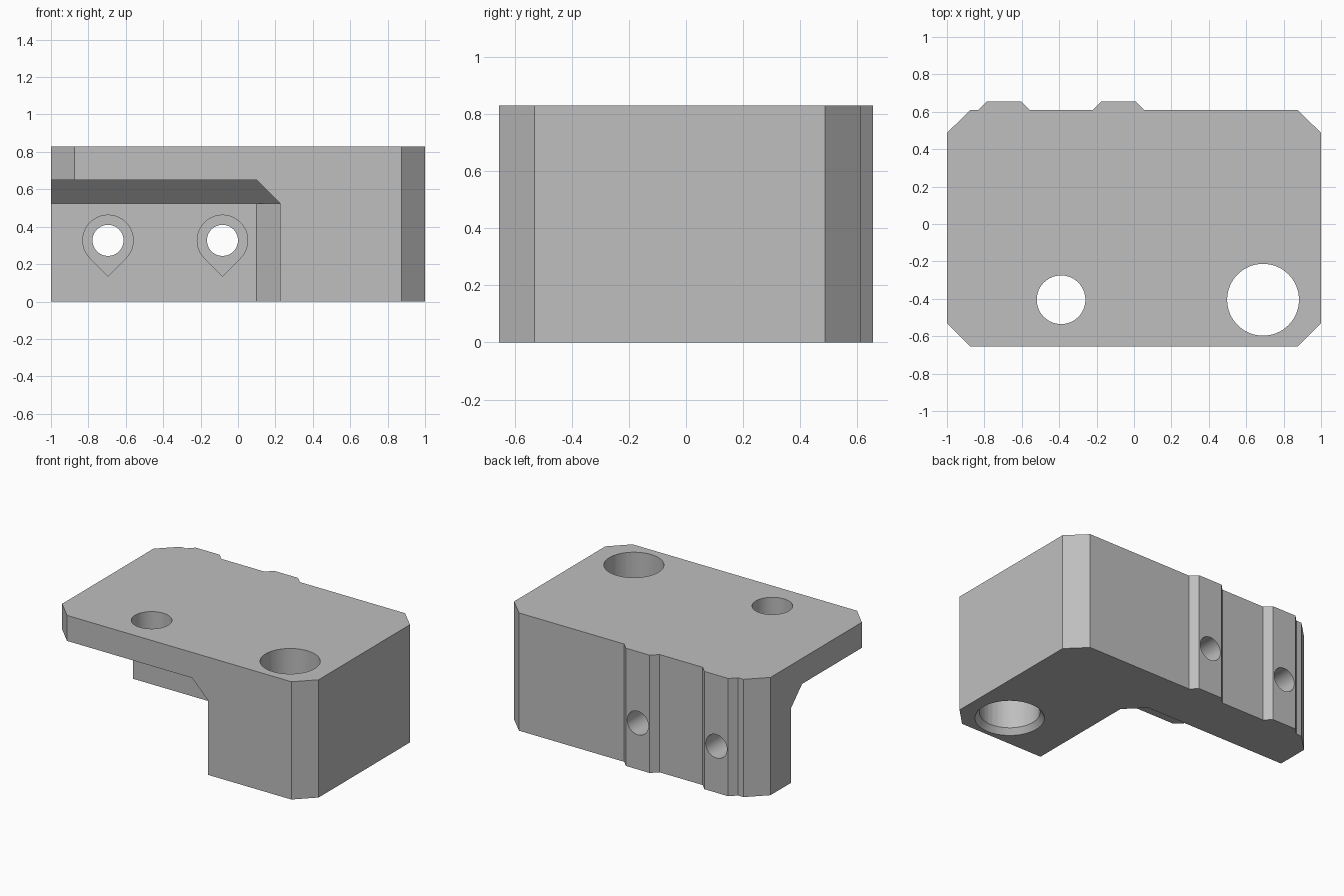
import bpy, bmesh, math

if "Cube" in bpy.data.objects:
    bpy.data.objects.remove(bpy.data.objects["Cube"])

GREY = bpy.data.materials.new("plain grey")
GREY.diffuse_color = (0.52, 0.52, 0.52, 1)
GREY.use_nodes = True
GREY.node_tree.nodes["Principled BSDF"].inputs["Base Color"].default_value = GREY.diffuse_color


def loft(name, lower, upper):
    """Closed solid between two matching loops of 3D points."""
    bm = bmesh.new()
    a = [bm.verts.new(p) for p in lower]
    b = [bm.verts.new(p) for p in upper]
    n = len(a)
    bm.faces.new(a[::-1])
    bm.faces.new(b)
    for i in range(n):
        j = (i + 1) % n
        bm.faces.new((a[i], a[j], b[j], b[i]))
    bmesh.ops.recalc_face_normals(bm, faces=bm.faces)
    me = bpy.data.meshes.new(name)
    bm.to_mesh(me)
    bm.free()
    ob = bpy.data.objects.new(name, me)
    bpy.context.collection.objects.link(ob)
    return ob


def at_z(pts, z):
    return [(x, y, z) for x, y in pts]


def at_y(pts, y):
    return [(x, y, z) for x, z in pts]


def circle(cx, cy, r, n=64):
    return [(cx + r * math.cos(2 * math.pi * i / n),
             cy + r * math.sin(2 * math.pi * i / n)) for i in range(n)]


def teardrop(cx, cz, r, n=36):
    """Three-quarter circle closed by a point at the bottom."""
    arc = [math.radians(-45 + 270 * i / n) for i in range(n + 1)]
    return ([(cx + r * math.cos(t), cz + r * math.sin(t)) for t in arc]
            + [(cx, cz - r * math.sqrt(2))])


def cut(target, cutter):
    cutter.hide_render = True
    mod = target.modifiers.new("cut", 'BOOLEAN')
    mod.operation = 'DIFFERENCE'
    mod.solver = 'EXACT'
    mod.object = cutter
    bpy.ops.object.select_all(action='DESELECT')
    bpy.context.view_layer.objects.active = target
    target.select_set(True)
    bpy.ops.object.modifier_apply(modifier=mod.name)
    bpy.data.objects.remove(cutter)


H = 0.83         # overall height
FRONT, BACK = -0.655, 0.61
WALL = 0.26      # front face of the rear wall
C = 0.125        # chamfer size in the step
HOLES_X = (-0.695, -0.083)

# Block outline with chamfered corners and two raised ribs on the back
outline = [(-0.875, FRONT), (0.875, FRONT), (1, -0.53), (1, 0.487), (0.875, BACK)]
for x in reversed(HOLES_X):
    outline += [(x + 0.138, BACK), (x + 0.093, 0.655),
                (x - 0.093, 0.655), (x - 0.138, BACK)]
outline += [(-0.875, BACK), (-1, 0.487), (-1, -0.53)]
block = loft("bracket_block", at_z(outline, 0), at_z(outline, H))

# Step under the plate: lower part with a chamfered corner, then a sloped upper part
step = [(-1.2, -0.9), (0.225, -0.9), (0.225, WALL - C), (0.10, WALL), (-1.2, WALL)]
cut(block, loft("step_lower", at_z(step, -0.1), at_z(step, 0.525)))
wide = [(-1.2, -0.9), (0.225, -0.9), (0.225, WALL), (-1.2, WALL)]
narrow = [(-1.2, -0.9), (0.10, -0.9), (0.10, WALL - C), (-1.2, WALL - C)]
cut(block, loft("step_upper", at_z(wide, 0.525), at_z(narrow, 0.65)))

# Vertical holes, the large one countersunk at the bottom
for x, r in ((-0.39, 0.13), (0.69, 0.192)):
    ring = circle(x, -0.405, r)
    cut(block, loft("vertical_hole", at_z(ring, -0.1), at_z(ring, H + 0.1)))
cut(block, loft("countersink", at_z(circle(0.69, -0.405, 0.249), -0.04),
                at_z(circle(0.69, -0.405, 0.191), 0.041)))

# Screw holes through the rear wall with teardrop recesses on the front
for x in HOLES_X:
    ring = circle(x, 0.327, 0.083, 48)
    cut(block, loft("screw_hole", at_y(ring, WALL - 0.05), at_y(ring, 0.8)))
    drop = teardrop(x, 0.327, 0.135)
    cut(block, loft("screw_recess", at_y(drop, WALL - 0.05), at_y(drop, WALL + 0.15)))

block.data.materials.clear()
block.data.materials.append(GREY)
for p in block.data.polygons:
    p.material_index = 0
bpy.ops.object.shade_smooth_by_angle(angle=math.radians(25))
